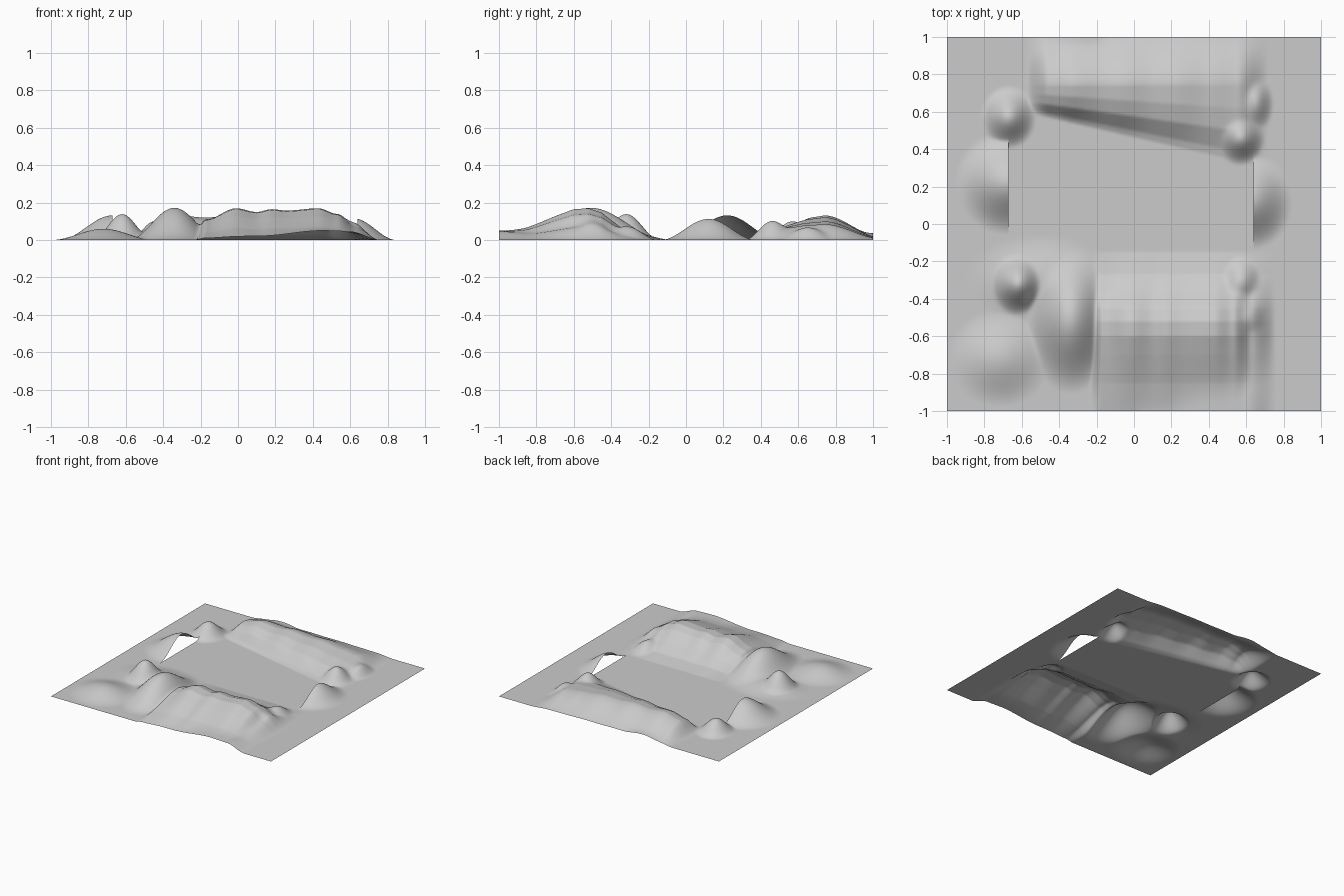
import bpy, bmesh, math

if "Cube" in bpy.data.objects:
    bpy.data.objects.remove(bpy.data.objects["Cube"], do_unlink=True)

LEFT_CUT, RIGHT_CUT = 0.64, -0.67   # open banks beside the flat floor


def ease(points, t):
    """Smooth interpolation through (position, value) points."""
    if t <= points[0][0]:
        return points[0][1]
    for (a, va), (b, vb) in zip(points, points[1:]):
        if t <= b:
            k = (t - a) / (b - a)
            return va + (vb - va) * k * k * (3 - 2 * k)
    return points[-1][1]


def linear(points, t):
    if t <= points[0][0]:
        return points[0][1]
    for (a, va), (b, vb) in zip(points, points[1:]):
        if t <= b:
            return va + (vb - va) * (t - a) / (b - a)
    return points[-1][1]


def mound(x, y, cx, cy, rx, ry, h):
    r = math.hypot((x - cx) / rx, (y - cy) / ry)
    return h * (0.5 + 0.5 * math.cos(math.pi * r)) if r < 1 else 0


# Long ridge along the front
FRONT_CREST = [(-.24, 0), (-.17, .11), (-.01, .17), (.1, .15), (.18, .165),
               (.26, .158), (.43, .17), (.53, .14), (.63, .07), (.76, 0)]
FRONT_SLOPE = [(-1, .1), (-.85, .38), (-.7, .75), (-.6, .97), (-.52, 1),
               (-.45, .86), (-.36, .45), (-.27, .15), (-.15, 0)]
FRONT_EDGE = [(-.25, 0), (.1, .018), (.45, .05), (.6, .046), (.76, 0)]

# Long ridge along the back, with a slanting foot
BACK_CREST = [(-.58, 0), (-.45, .1), (-.32, .132), (-.17, .12), (-.05, .132),
              (.1, .118), (.22, .122), (.4, .1), (.55, .085), (.72, 0)]
BACK_SLOPE = [(0, 0), (.12, .12), (.4, .65), (.7, .9), (1, 1)]

# Round hills: centre, radii, height
MOUNDS = [(-.34, -.51, .25, .4, .172), (-.62, -.32, .16, .18, .138),
          (-.72, -.72, .28, .26, .06), (-.5, -.3, .4, .24, .04),
          (.57, -.31, .13, .16, .07), (.61, -.5, .12, .16, .08),
          (-.67, .57, .15, .17, .1), (.57, .46, .14, .15, .1),
          (.65, .65, .1, .17, .065), (-.3, 1, .25, .2, .035)]


def height(x, y, side):
    parts = [mound(x, y, *m) for m in MOUNDS]
    parts.append(ease(FRONT_CREST, x) * linear(FRONT_SLOPE, y))
    parts.append(ease(FRONT_EDGE, x) * ease([(-1, 1), (-.6, 0)], y))
    foot = .58 - .23 * (x + .5)
    if y < .74:
        slope = linear(BACK_SLOPE, (y - foot) / (.74 - foot))
    else:
        slope = ease([(.74, 1), (1.05, .08)], y)
    parts.append(ease(BACK_CREST, x) * slope)
    # Banks rise only on the outer side of the openings
    if side > LEFT_CUT:
        parts.append(mound(x, y, .62, .12, .23, .26, .115))
    elif side < RIGHT_CUT:
        parts.append(mound(x, y, -.67, .22, .29, .28, .132))
    return sum(p ** 3 for p in parts) ** (1 / 3)


# Ground sheet
bm = bmesh.new()
bmesh.ops.create_grid(bm, x_segments=200, y_segments=200, size=1)


def on_opening(edge):
    a, b = edge.verts
    y = (a.co.y + b.co.y) / 2
    for cut, low, high in ((LEFT_CUT, -.16, .4), (RIGHT_CUT, -.08, .52)):
        if all(abs(v.co.x - cut) < .002 for v in (a, b)) and low < y < high:
            return True
    return False


bmesh.ops.split_edges(bm, edges=[e for e in bm.edges if on_opening(e)])
heights = {}
for v in bm.verts:
    side = sum(f.calc_center_median().x for f in v.link_faces) / len(v.link_faces)
    heights[v] = height(v.co.x, v.co.y, side)
for v, z in heights.items():
    v.co.z = z
for f in bm.faces:
    f.smooth = True

mesh = bpy.data.meshes.new("hilly_ground")
bm.to_mesh(mesh)
bm.free()
ground = bpy.data.objects.new("hilly_ground", mesh)
bpy.context.collection.objects.link(ground)

# Plain grey surface
grey = bpy.data.materials.new("plain_grey")
grey.use_nodes = True
colour = (.6, .6, .6, 1)
grey.diffuse_color = colour
grey.node_tree.nodes["Principled BSDF"].inputs["Base Color"].default_value = colour
mesh.materials.append(grey)
